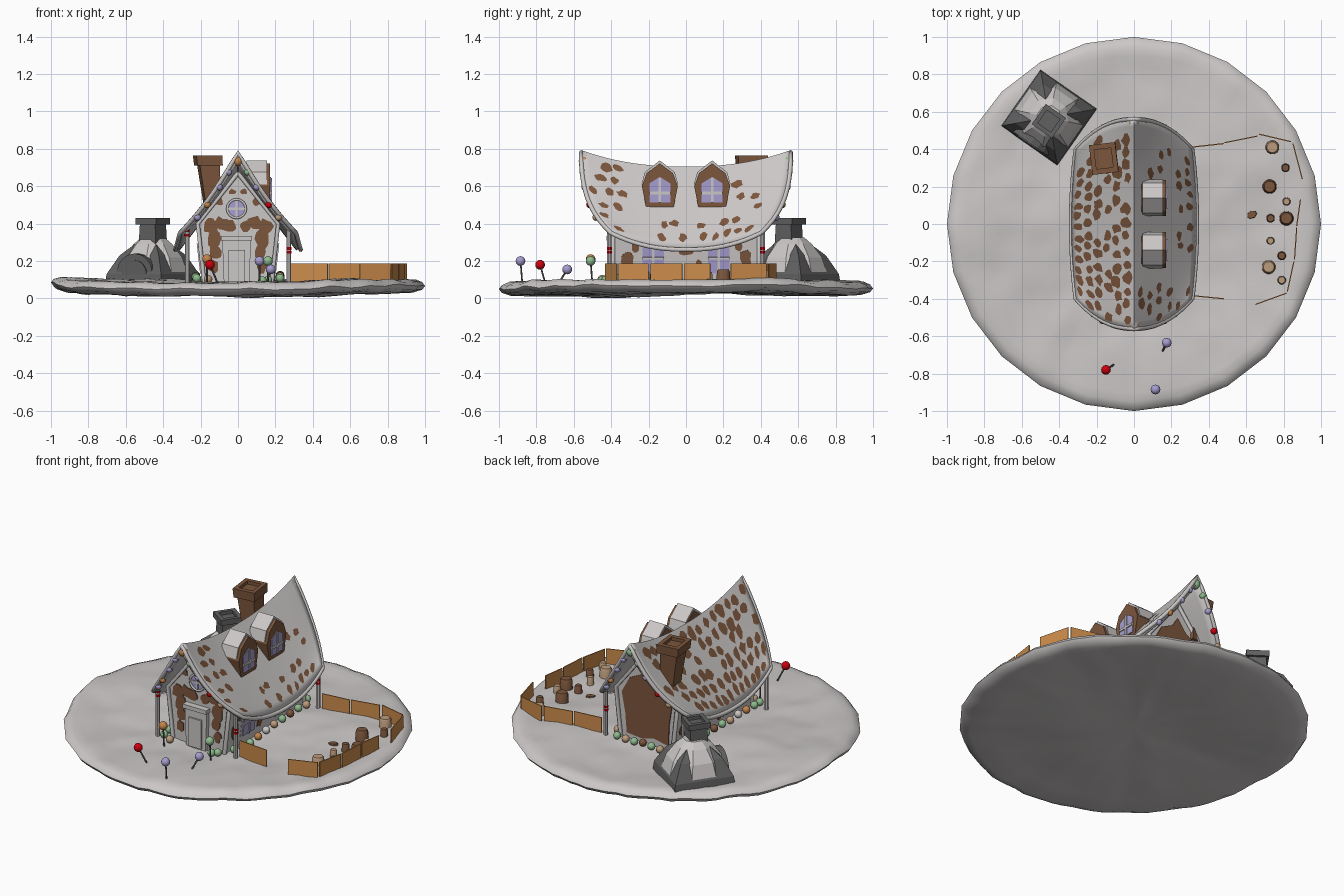
import bpy, bmesh, math, random
from mathutils import Vector, Matrix, noise

if "Cube" in bpy.data.objects:
    bpy.data.objects.remove(bpy.data.objects["Cube"])
random.seed(4)
V = Vector

def mat(name, r, g, b):
    m = bpy.data.materials.new(name)
    m.diffuse_color = (r, g, b, 1)
    m.use_nodes = True
    m.node_tree.nodes["Principled BSDF"].inputs["Base Color"].default_value = m.diffuse_color
    return m

SNOW = mat("snow_grey", .60, .575, .57)
BROWN = mat("gingerbread_brown", .20, .092, .046)
COOKIE = mat("cookie_orange", .60, .26, .07)
DARK = mat("stone_dark_grey", .12, .12, .12)
LILAC = mat("lilac", .38, .34, .62)
RED = mat("candy_red", .60, .0, .004)
GREEN = mat("candy_green", .27, .50, .27)
TAN = mat("wafer_tan", .50, .33, .20)
ORANGE = mat("candy_orange", .55, .23, .07)
CANDY = [GREEN, TAN, GREEN, ORANGE, SNOW, TAN, GREEN, BROWN]

def make(name, verts, faces, *mats, smooth=None):
    me = bpy.data.meshes.new(name)
    me.from_pydata([tuple(v) for v in verts], [], faces)
    bm = bmesh.new(); bm.from_mesh(me)
    bmesh.ops.remove_doubles(bm, verts=bm.verts, dist=1e-6)
    bmesh.ops.recalc_face_normals(bm, faces=bm.faces)
    bm.to_mesh(me); bm.free()
    ob = bpy.data.objects.new(name, me)
    bpy.context.collection.objects.link(ob)
    for m in mats:
        me.materials.append(m)
    if smooth:
        bpy.ops.object.select_all(action='DESELECT')
        ob.select_set(True); bpy.context.view_layer.objects.active = ob
        bpy.ops.object.shade_smooth_by_angle(angle=math.radians(smooth))
    return ob

def loft(name, rings, m, n=4, rot=0, smooth=None):
    """Stack of n-sided rings (cx, cy, z, half_x, half_y)."""
    k, vs = 1 / math.cos(math.pi / n), []
    for cx, cy, z, hx, hy in rings:
        for i in range(n):
            a = 2 * math.pi * (i + .5) / n
            p = Matrix.Rotation(rot, 3, 'Z') @ V((hx * k * math.cos(a), hy * k * math.sin(a), 0))
            vs.append((cx + p.x, cy + p.y, z))
    fs = [(r*n+i, r*n+(i+1) % n, (r+1)*n+(i+1) % n, (r+1)*n+i) for r in range(len(rings)-1) for i in range(n)]
    fs += [tuple(range(n))[::-1], tuple(range(len(vs)-n, len(vs)))]
    return make(name, vs, fs, m, smooth=smooth)

def prism(name, pts, fr, d0, d1, m):
    """Extrude a 2D outline in the frame (origin, ux, uy) from depth d0 to d1."""
    o, ux, uy = (V(c) for c in fr)
    nz = ux.cross(uy).normalized()
    n = len(pts)
    vs = [o + ux*a + uy*b + nz*d for d in (d0, d1) for a, b in pts]
    fs = [tuple(range(n))[::-1], tuple(range(n, 2*n))] + [(i, (i+1) % n, n+(i+1) % n, n+i) for i in range(n)]
    return make(name, vs, fs, m)

def rect(x0, x1, y0, y1):
    return [(x0, y0), (x1, y0), (x1, y1), (x0, y1)]

def blob(x, y, rx, ry, n=10):
    ks = [random.uniform(.75, 1.25) for _ in range(n)]
    return [(x + rx*k*math.cos(2*math.pi*i/n), y + ry*k*math.sin(2*math.pi*i/n)) for i, k in enumerate(ks)]

def tube(name, pts, r, m, cyclic=False):
    cu = bpy.data.curves.new(name, 'CURVE')
    cu.dimensions = '3D'; cu.bevel_depth = r; cu.bevel_resolution = 1; cu.use_fill_caps = True
    s = cu.splines.new('POLY'); s.points.add(len(pts)-1); s.use_cyclic_u = cyclic
    for p, q in zip(s.points, pts):
        p.co = (*q, 1)
    ob = bpy.data.objects.new(name, cu)
    bpy.context.collection.objects.link(ob)
    cu.materials.append(m)

def ball(name, c, r, m):
    bm = bmesh.new()
    bmesh.ops.create_uvsphere(bm, u_segments=12, v_segments=8, radius=r, matrix=Matrix.Translation(c))
    me = bpy.data.meshes.new(name)
    for f in bm.faces: f.smooth = True
    bm.to_mesh(me); bm.free()
    me.materials.append(m)
    bpy.context.collection.objects.link(bpy.data.objects.new(name, me))

# Snowy round ground with lumps
def lump(x, y):
    return (.012*noise.noise(V((4*x, 4*y, .3))) + .012*noise.noise(V((9*x, 7*y, 2.7)))
            + .008*math.sin(6*y-2*x+.5) + .018*x*x - .008*max(0, -y) - .004)
def ground(x, y):
    return .09 + lump(x, y)
prof = [(.06*i, .09) for i in range(14)] + [(.84, .092), (.9, .094), (.95, .094), (.985, .08), (1, .06), (.985, .04), (.94, .026), (.8, .026), (.65, .026), (.5, .026), (.35, .026), (.2, .026), (0, .026)]
N = 96
vs, fs = [], []
for r, z in prof:
    for i in range(N):
        a = 2*math.pi*i/N
        k = math.cos(math.pi/24) / math.cos(a % (math.pi/12) - math.pi/24) / math.cos(math.pi/24)
        k = min(1, k * math.cos(math.pi/24)) if r > .9 else 1
        x, y = r*k*math.cos(a), r*k*math.sin(a)
        vs.append((x, y, max(0, z + lump(x, y))))
for j in range(len(prof)-1):
    fs += [(j*N+i, j*N+(i+1) % N, (j+1)*N+(i+1) % N, (j+1)*N+i) for i in range(N)]
make("snow_ground", vs, fs, SNOW, smooth=60)

# Swaybacked roof surface: u across (-1..1), v along (-1..1)
def roof(u, v, up=0):
    a = abs(u)
    return V((u*(.335-.025*v*v) + math.copysign(.75*up, u), v*(.56-.16*a**2.2),
              .705-.43*a + .088*abs(v)**2.3 - .03*math.sin(math.pi*a)*v**4 + .65*up))
NU, NV = 24, 28
vs = [roof(2*i/NU-1, 2*j/NV-1) for j in range(NV+1) for i in range(NU+1)]
fs = [(j*(NU+1)+i, j*(NU+1)+i+1, (j+1)*(NU+1)+i+1, (j+1)*(NU+1)+i) for j in range(NV) for i in range(NU)]
rf = make("roof", vs, fs, SNOW, smooth=40)
if rf.data.polygons[0].normal.z < 0:
    rf.data.flip_normals()
so = rf.modifiers.new("thickness", 'SOLIDIFY'); so.thickness = .03; so.offset = -1
K = [2*i/20-1 for i in range(21)]
edge = [roof(u, -1) for u in K] + [roof(1, v) for v in K[1:]] + [roof(u, 1) for u in K[::-1][1:]] + [roof(-1, v) for v in K[::-1][1:-1]]
tube("roof_icing_rim", [p - V((0, 0, .014)) for p in edge], .013, SNOW, True)

# Bare gingerbread patches on the roof
vs, fs = [], []
def patch(u, v, su, sv):
    b, pts = len(vs), blob(u, v, su, sv)
    vs.append(roof(u, v, .004))
    vs.extend(roof(math.copysign(min(.96, max(.015, p*math.copysign(1, u))), u), max(-.97, min(.97, q)), .004) for p, q in pts)
    fs.extend((b, b+1+i, b+1+(i+1) % len(pts)) for i in range(len(pts)))
for i in range(6):
    for j in range(14):
        u = .11 + i*.155 + random.uniform(-.02, .02)
        v = -.91 + (j + .5*(i % 2))*.133 + random.uniform(-.02, .02)
        if abs(v) > .93: continue
        if random.random() < .88:
            patch(-u, v, random.uniform(.055, .08), random.uniform(.042, .062))
        clear = not (u < .62 and abs(abs(v)-.27) < .2)
        if clear and random.random() < .45:
            patch(u, v, random.uniform(.035, .055), random.uniform(.035, .058))
make("roof_patches", vs, fs, BROWN)

# House walls, flaring towards the eaves
FRONT = ((0, -.385, 0), (1, 0, 0), (0, 0, 1))
BACK = ((0, .385, 0), (-1, 0, 0), (0, 0, 1))
gable = [(-.18, .06), (.18, .06), (.22, .40), (0, .68), (-.22, .40)]
prism("walls", gable, FRONT, -.77, 0, SNOW)
prism("back_wall_gingerbread", [(-.14, .13), (-.04, .12), (.05, .14), (.15, .12), (.155, .25), (.175, .38), (.11, .47), (.06, .5), (0, .58), (-.04, .52), (-.12, .48), (-.175, .38), (-.15, .25)], BACK, 0, .006, BROWN)
for s in (1, -1):
    for x, z, rx, rz in [(.13, .17, .024, .035), (.12, .25, .03, .04), (.13, .32, .034, .05), (.145, .385, .04, .04), (.09, .40, .04, .035), (.04, .385, .035, .03), (.10, .52, .02, .025), (.03, .57, .018, .015)]:
        prism("front_wall_gingerbread", blob(s*x, z, rx, rz), FRONT, 0, .006, BROWN)
    for y in (-.39, .39):
        tube("wall_corner_icing", [(s*.18, y, .08), (s*.215, y, .40), (0, y, .67)], .013, SNOW)

# Windows with cross bars
def window(name, fr, w, z0, z1, peak=0, b=.006):
    pts = rect(-w, w, z0, z1)
    if peak: pts = pts[:3] + [(0, z1+peak)] + pts[3:]
    prism(name + "_pane", pts, fr, 0, .006, LILAC)
    mid = (z0+z1)/2
    for r in [rect(-w, w, mid-b, mid+b), rect(-b, b, z0, z1+peak*.8)]:
        prism(name + "_bar", r, fr, 0, .012, SNOW)

for s in (1, -1):
    for y in (-.175, .175):
        fr = ((s*.176, y, .06), (0, s, 0), (s*.115, 0, 1))
        prism("side_window_frame", rect(-.075, .075, .06, .25), fr, 0, .006, SNOW)
        window("side_window", (V(fr[0]) + V((s*.006, 0, 0)), fr[1], fr[2]), .058, .075, .235)
    for y, z, w, h in ((-.31, .14, .035, .05), (-.27, .22, .02, .03), (-.06, .1, .025, .03), (0, .2, .04, .035), (.07, .12, .02, .03), (.32, .15, .03, .05), (.28, .22, .02, .03)):
        prism("side_wall_gingerbread", blob(0, z, w, h), ((s*.178, y, .06), (0, s, 0), (s*.115, 0, 1)), 0, .006, BROWN)

# Round attic window and door
circ = [(-.008 + .05*math.cos(i*math.pi/8), .48 + .05*math.sin(i*math.pi/8)) for i in range(16)]
prism("round_window", circ, FRONT, 0, .008, LILAC)
tube("round_window_ring", [(a, -.395, b) for a, b in circ], .007, SNOW, True)
for r in (rect(-.014, -.002, .43, .53), rect(-.058, .042, .474, .486)):
    prism("round_window_bar", r, FRONT, 0, .014, SNOW)
prism("door_frame", [(-.075, .07), (.06, .07), (.07, .33), (-.085, .33)], FRONT, 0, .025, SNOW)
prism("door", rect(-.052, .037, .08, .26), FRONT, 0, .036, SNOW)
prism("door_lintel", rect(-.09, .075, .31, .335), FRONT, 0, .04, SNOW)

# Porch posts with red stripes
for sx in (1, -1):
    for sy in (1, -1):
        x, y = sx*.272, sy*.41
        loft("porch_post", [(x, y, .07, .012, .012), (x, y, .38, .012, .012)], SNOW, 8)
        for z in (.24, .26) if sx > 0 else (.33, .355):
            loft("post_stripe", [(x, y, z, .0135, .0135), (x, y, z+.014, .0135, .0135)], RED, 8)

# Dormers on the right slope
for y in (-.14, .14):
    fr = ((0, y, 0), (0, 1, 0), (0, 0, 1))
    prism("dormer_body", [(-.074, .49), (.074, .49), (.096, .60), (.07, .67), (0, .722), (-.07, .67), (-.096, .60)], fr, .04, .172, BROWN)
    prism("dormer_snow", [(-.098, .61), (.098, .61), (.08, .675), (0, .738), (-.08, .675)], fr, .045, .155, SNOW)
    window("dormer_window", ((.171, y, 0), (0, 1, 0), (0, 0, 1)), .056, .512, .615, .035, .007)

# Leaning gingerbread chimney
loft("chimney", [(-.135, .35, .48, .04, .05), (-.158, .35, .715, .054, .062)], BROWN, 4, .12)
loft("chimney_cap", [(-.158, .35, .71, .068, .077), (-.162, .35, .765, .07, .08), (-.162, .35, .765, .045, .052), (-.162, .35, .745, .045, .052)], BROWN, 4, .12)

# Stone oven: dark corners showing through an eight-sided snow mound
R = math.radians(-35); ox, oy = -.455, .57
loft("oven", [(ox, oy, .06, .186, .186), (ox, oy, .13, .178, .178), (ox, oy, .23, .128, .128), (ox, oy, .30, .06, .06)], DARK, 4, R)
loft("oven_snow", [(ox, oy, .08, .18, .18), (ox, oy, .13, .176, .176), (ox, oy, .22, .148, .148), (ox, oy, .29, .098, .098), (ox, oy, .325, .06, .06)], SNOW, 8, R)
fr = (V((ox, oy, 0)), V((math.cos(R), math.sin(R), 0)), V((0, 0, 1)))
arch = [(-.115, .07)] + [(-.115*math.cos(i*math.pi/8), .14 + .10*math.sin(i*math.pi/8)) for i in range(9)] + [(.115, .07)]
prism("oven_arch", arch, fr, .1, .172, DARK)
prism("oven_mouth", [(a*.72, .07 + (b-.07)*.8) for a, b in arch], fr, .17, .178, DARK)
loft("oven_chimney", [(ox, oy-.02, .28, .055, .055), (ox, oy-.02, .40, .05, .05)], DARK, 4, R)
loft("oven_chimney_cap", [(ox, oy-.02, .395, .066, .066), (ox, oy-.02, .43, .066, .066), (ox, oy-.02, .43, .042, .042), (ox, oy-.02, .41, .042, .042)], DARK, 4, R)

# Cookie fence panels around the garden
for a, b in [((.28, -.38), (.48, -.40)), ((.65, -.43), (.815, -.37)), ((.82, -.36), (.855, -.2)), ((.858, -.19), (.87, -.02)), ((.87, -.01), (.89, .13)),
             ((.9, .24), (.85, .43)), ((.84, .44), (.67, .48)), ((.66, .47), (.485, .435)), ((.48, .43), (.30, .41))]:
    a, b = V((*a, 0)), V((*b, 0))
    prism("fence_panel", rect(0, (b-a).length, .07, .187), (a, (b-a).normalized(), (0, 0, 1)), -.003, .003, COOKIE)

# Wafer stumps in the garden
for x, y, r, m in [(.74, .41, .037, TAN), (.81, .30, .023, BROWN), (.725, .2, .038, BROWN), (.815, .12, .022, TAN), (.73, .03, .023, BROWN),
                   (.815, .03, .038, BROWN), (.73, -.09, .021, TAN), (.79, -.17, .023, BROWN), (.72, -.23, .037, TAN), (.79, -.30, .023, TAN)]:
    z = ground(x, y); h = .025 + r
    loft("wafer_stump", [(x, y, z-.02, r, r), (x, y, z+h*.8, r*.92, r*.92), (x, y, z+h, r*.75, r*.75)], m, 12, 0, 40)
z = ground(.63, .05)
loft("garden_crumb", [(.63, .05, z-.01, .028, .02), (.63, .05, z+.008, .024, .017)], BROWN, 7, .5)

# Lollipops
for x, y, z, m, dx, dy in [(-.15, -.78, .18, RED, .045, .03), (.115, -.885, .2, LILAC, 0, .01), (.175, -.635, .155, LILAC, -.025, -.05),
                           (-.165, -.51, .21, ORANGE, 0, .01), (.16, -.51, .2, GREEN, 0, .01)]:
    ball("lollipop", V((x, y, z)), .026, m)
    tube("lollipop_stick", [(x, y, z), (x+dx, y+dy, ground(x, y)-.01)], .005, DARK)

# Sweets around the foot of the house and along the gable edges
spots = [(s*.225, -.36 + i*.08) for s in (1, -1) for i in range(10)] + [(-.18 + i*.06, .43) for i in range(7)] + [(-.22, -.42), (-.16, -.45), (.13, -.45), (.16, -.43)]
for i, (x, y) in enumerate(spots):
    ball("foot_sweet", V((x, y, ground(x, y) + .022)), .023, CANDY[i % 8] if abs(y + .435) > .03 else (TAN if y == -.45 and x < 0 else GREEN))
for s in (-1, 1):
    ball("gable_top_sweet", V((0, s*.545, .735)), .029, ORANGE if s < 0 else GREEN)
    for u, ml, mr in [(.16, LILAC, GREEN), (.32, LILAC, LILAC), (.53, ORANGE, RED), (.70, LILAC, TAN)]:
        for sx, m in ((s, ml), (-s, mr)):
            ball("gable_sweet", roof(sx*u, s) + V((0, -s*.006, -.034)), .019, m)
